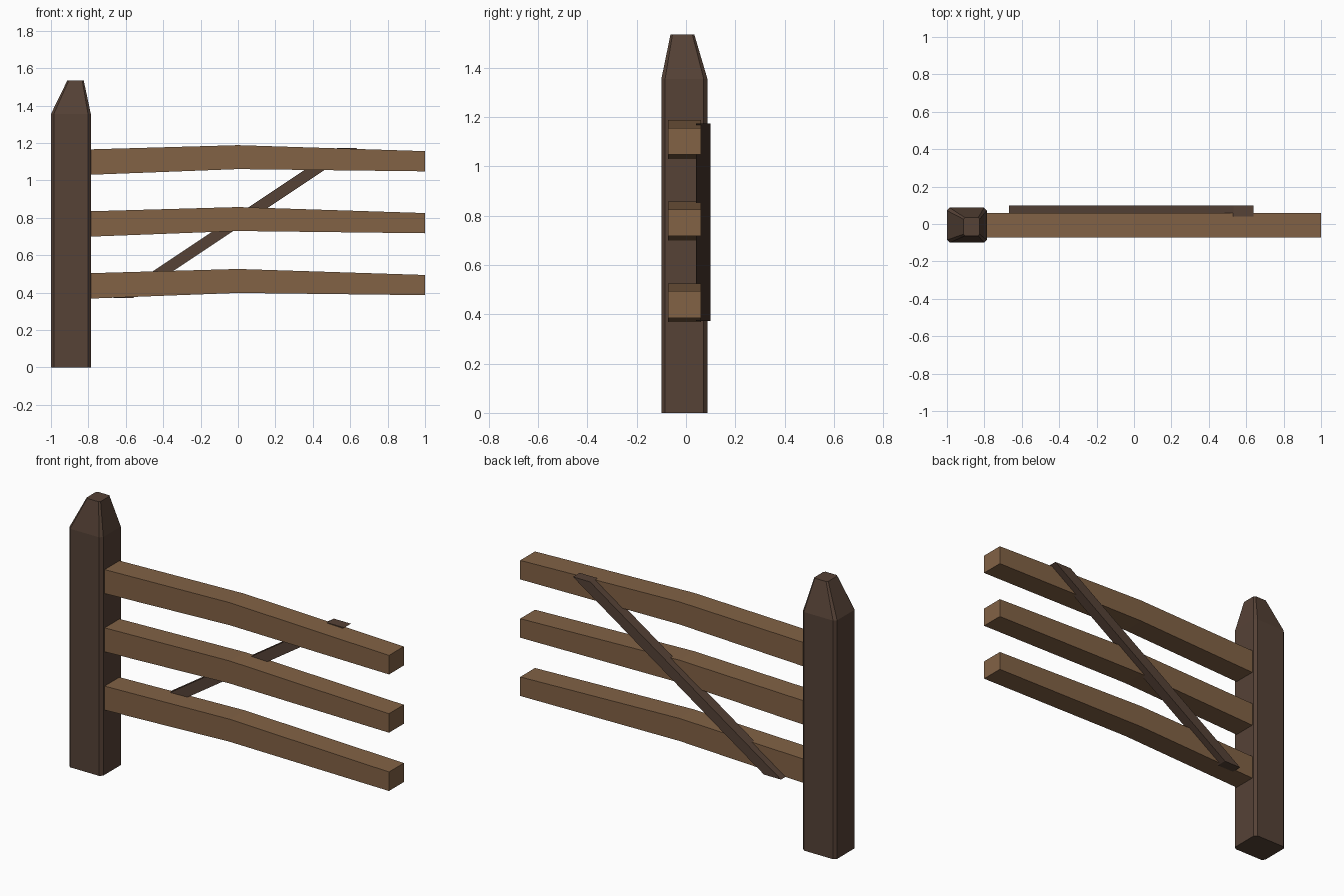
import bpy
import bmesh

cube = bpy.data.objects.get("Cube")
if cube:
    bpy.data.objects.remove(cube, do_unlink=True)


def make_material(name, color):
    mat = bpy.data.materials.new(name)
    mat.use_nodes = True
    mat.diffuse_color = color
    mat.node_tree.nodes["Principled BSDF"].inputs["Base Color"].default_value = color
    return mat


def loft(name, sections, mat):
    """Skin a solid through matching closed loops of points."""
    bm = bmesh.new()
    loops = [[bm.verts.new(p) for p in section] for section in sections]
    for a, b in zip(loops, loops[1:]):
        for i in range(len(a)):
            j = (i + 1) % len(a)
            bm.faces.new((a[i], a[j], b[j], b[i]))
    bm.faces.new(loops[0])
    bm.faces.new(loops[-1])
    bmesh.ops.recalc_face_normals(bm, faces=bm.faces)
    mesh = bpy.data.meshes.new(name)
    bm.to_mesh(mesh)
    bm.free()
    mesh.materials.append(mat)
    obj = bpy.data.objects.new(name, mesh)
    bpy.context.collection.objects.link(obj)
    return obj


def chamfered_rect(x0, x1, y0, y1, z, c):
    return [(x0 + c, y0, z), (x1 - c, y0, z), (x1, y0 + c, z), (x1, y1 - c, z),
            (x1 - c, y1, z), (x0 + c, y1, z), (x0, y1 - c, z), (x0, y0 + c, z)]


light_wood = make_material("light wood", (0.223, 0.122, 0.060, 1))
dark_wood = make_material("dark wood", (0.092, 0.054, 0.037, 1))

# Post with chamfered corners and a tapered, off-centre tip
loft("post", [
    chamfered_rect(-1, -0.787, -0.1, 0.087, 0, 0.015),
    chamfered_rect(-1, -0.787, -0.1, 0.087, 1.355, 0.015),
    chamfered_rect(-0.912, -0.825, -0.063, 0.034, 1.535, 0.008),
], dark_wood)

# Three gently bowed rails: (x, bottom, top) at each bend
rail_profile = [(-0.81, 0.367, 0.503), (0, 0.398, 0.526), (1, 0.386, 0.494)]
for i, level in enumerate(("lower", "middle", "upper")):
    lift = 0.331 * i
    loft(level + "_rail", [
        [(x, -0.073, lo + lift), (x, 0.06, lo + lift),
         (x, 0.06, hi + lift), (x, -0.073, hi + lift)]
        for x, lo, hi in rail_profile
    ], light_wood)

# Diagonal brace on the back, cut level at both ends
loft("diagonal_brace", [
    [(x, 0.04, z), (x + 0.107, 0.04, z), (x + 0.107, 0.1, z), (x, 0.1, z)]
    for x, z in ((-0.667, 0.372), (0.533, 1.174))
], dark_wood)
